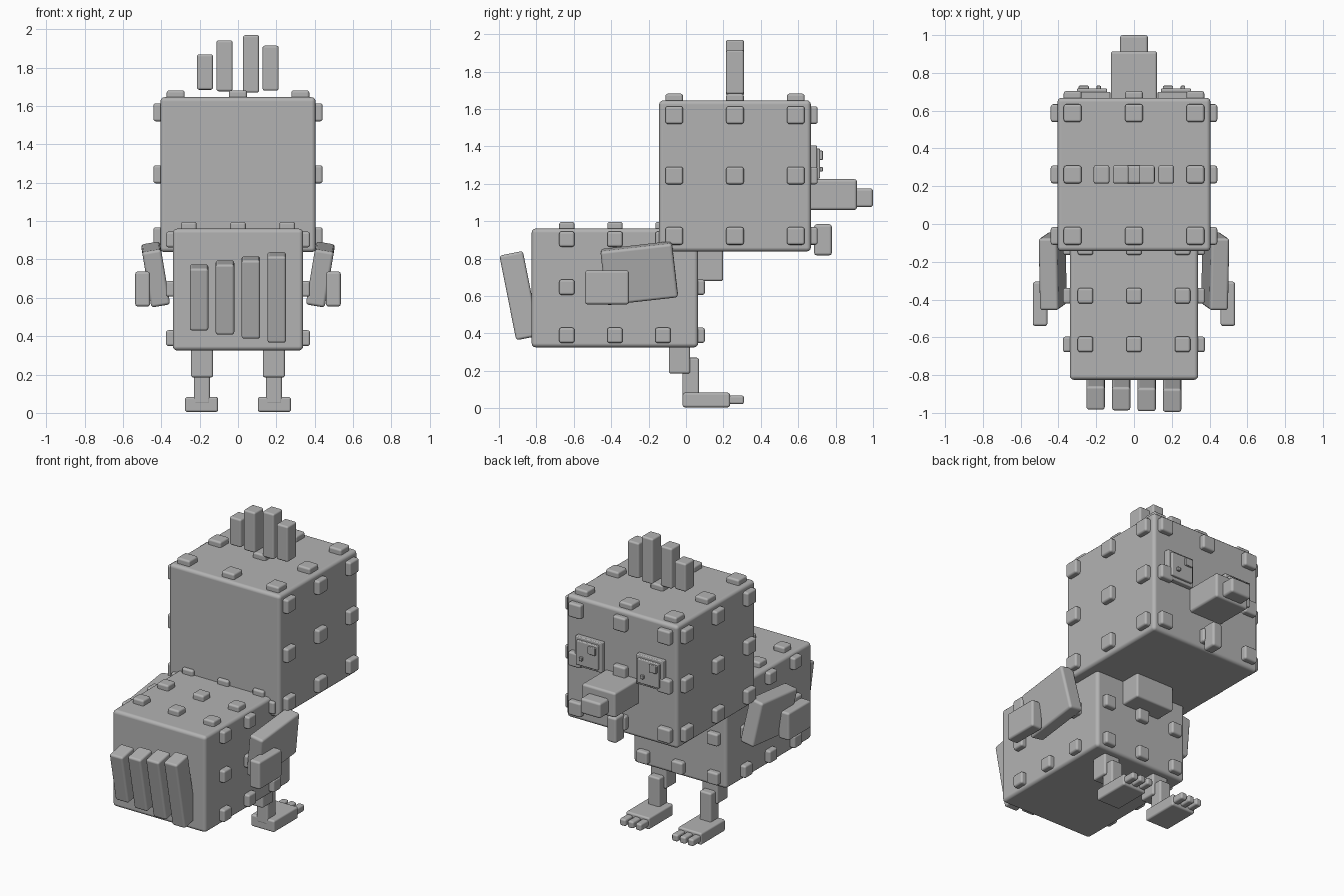
import bpy, bmesh
from math import radians
from mathutils import Matrix, Vector, Euler

cube = bpy.data.objects.get("Cube")
if cube:
    bpy.data.objects.remove(cube, do_unlink=True)

# One plain grey for the whole model
GREY = (0.45, 0.45, 0.45, 1)
grey = bpy.data.materials.new("plain_grey")
grey.use_nodes = True
grey.diffuse_color = GREY
bsdf = next(n for n in grey.node_tree.nodes if n.type == 'BSDF_PRINCIPLED')
bsdf.inputs["Base Color"].default_value = GREY


def finish(name, bm, bevel):
    """Turn a bmesh into a rounded-edge object."""
    mesh = bpy.data.meshes.new(name)
    bm.to_mesh(mesh)
    bm.free()
    mesh.materials.append(grey)
    for poly in mesh.polygons:
        poly.use_smooth = True
    obj = bpy.data.objects.new(name, mesh)
    bpy.context.collection.objects.link(obj)
    mod = obj.modifiers.new("rounded_edges", 'BEVEL')
    mod.width = bevel
    mod.segments = 3
    mod.harden_normals = True
    return obj


def add_box(bm, center, size):
    mat = Matrix.Translation(center) @ Matrix.Diagonal((*size, 1))
    bmesh.ops.create_cube(bm, size=1, matrix=mat)


def block(name, center, size, bevel=0.012, rot=(0, 0, 0)):
    bm = bmesh.new()
    add_box(bm, (0, 0, 0), size)
    obj = finish(name, bm, bevel)
    obj.location = center
    obj.rotation_euler = Euler([radians(a) for a in rot])
    return obj


def span(name, x, y, z, bevel=0.012):
    """Block given by its (low, high) range on each axis."""
    ranges = (x, y, z)
    return block(name, [(a + b) / 2 for a, b in ranges],
                 [b - a for a, b in ranges], bevel)


def studs(name, center, half, pitch, width, rise):
    """Three-by-three studs on the sides, top and +y face of a block."""
    bm = bmesh.new()
    for axis, sign in ((0, 1), (0, -1), (1, 1), (2, 1)):
        u, v = [a for a in range(3) if a != axis]
        size = [width] * 3
        size[axis] = rise * 2
        for i in (-1, 0, 1):
            for j in (-1, 0, 1):
                pos = Vector(center)
                pos[axis] += sign * half[axis]
                pos[u] += i * pitch[u]
                pos[v] += j * pitch[v]
                add_box(bm, pos, size)
    finish(name, bm, 0.013)


# Body, neck and head
body_c, body_s = (0, -0.38, 0.643), (0.68, 0.89, 0.635)
head_c, head_s = (0, 0.262, 1.242), (0.81, 0.812, 0.808)
block("body", body_c, body_s, 0.022)
block("head", head_c, head_s, 0.022)
span("neck", (-0.14, 0.14), (0, 0.198), (0.68, 0.9))
studs("body_studs", (0, -0.38, 0.647), (0.34, 0.445, 0.313),
      (0.257, 0.257, 0.257), 0.082, 0.036)
studs("head_studs", (0, 0.262, 1.244), (0.405, 0.406, 0.402),
      (0.325, 0.325, 0.323), 0.094, 0.036)

# Beak and wattle
span("beak", (-0.123, 0.123), (0.62, 0.914), (1.06, 1.225), 0.015)
span("beak_tip", (-0.074, 0.074), (0.86, 1.0), (1.075, 1.176), 0.015)
span("wattle", (-0.035, 0.035), (0.685, 0.78), (0.817, 0.984), 0.015)

# Eyes: stacked plates, glints offset the same way on both
for side, s in (("left", 1), ("right", -1)):
    x, z = 0.223 * s, 1.308
    block(side + "_eye_rim", (x, 0.675, z), (0.196, 0.05, 0.196), 0.006)
    block(side + "_eye_plate", (x, 0.69, z), (0.16, 0.054, 0.16), 0.006)
    block(side + "_eye_pupil", (x - 0.043, 0.71, z + 0.044), (0.054, 0.044, 0.05), 0.005)
    block(side + "_eye_glint", (x + 0.036, 0.71, z - 0.03), (0.023, 0.044, 0.023), 0.004)

# Crest feathers floating above the head
for i, (x, low, high) in enumerate(((-0.172, 1.685, 1.87), (-0.07, 1.677, 1.943),
                                    (0.068, 1.67, 1.97), (0.17, 1.68, 1.915))):
    span(f"crest_feather_{i + 1}", (x - 0.042, x + 0.042), (0.214, 0.31), (low, high))

# Tail feathers, growing longer toward +x
for i in range(4):
    block(f"tail_feather_{i + 1}", (-0.203 + 0.135 * i, -0.89, 0.602),
          (0.097, 0.128, 0.332 + 0.043 * i), 0.014, (11.3, 0, 0))

# Wings, legs and feet
for side, s in (("left", 1), ("right", -1)):
    def paired(name, x, y, z, bevel=0.012):
        span(f"{side}_{name}", sorted((x[0] * s, x[1] * s)), y, z, bevel)

    block(side + "_wing", (0.43 * s, -0.25, 0.722), (0.1, 0.385, 0.295), 0.016,
          (6.5, 9.5 * s, 0))
    paired("wing_tip", (0.458, 0.536), (-0.54, -0.305), (0.555, 0.737), 0.014)
    paired("thigh", (0.13, 0.245), (-0.092, 0.022), (0.185, 0.45))
    paired("shin", (0.146, 0.23), (-0.02, 0.07), (0.045, 0.27))
    paired("foot", (0.104, 0.276), (-0.018, 0.235), (0.005, 0.083))
    for i in range(3):
        x = 0.133 + 0.057 * i
        paired(f"toe_{i + 1}", (x - 0.022, x + 0.022), (0.19, 0.31), (0.022, 0.068))
